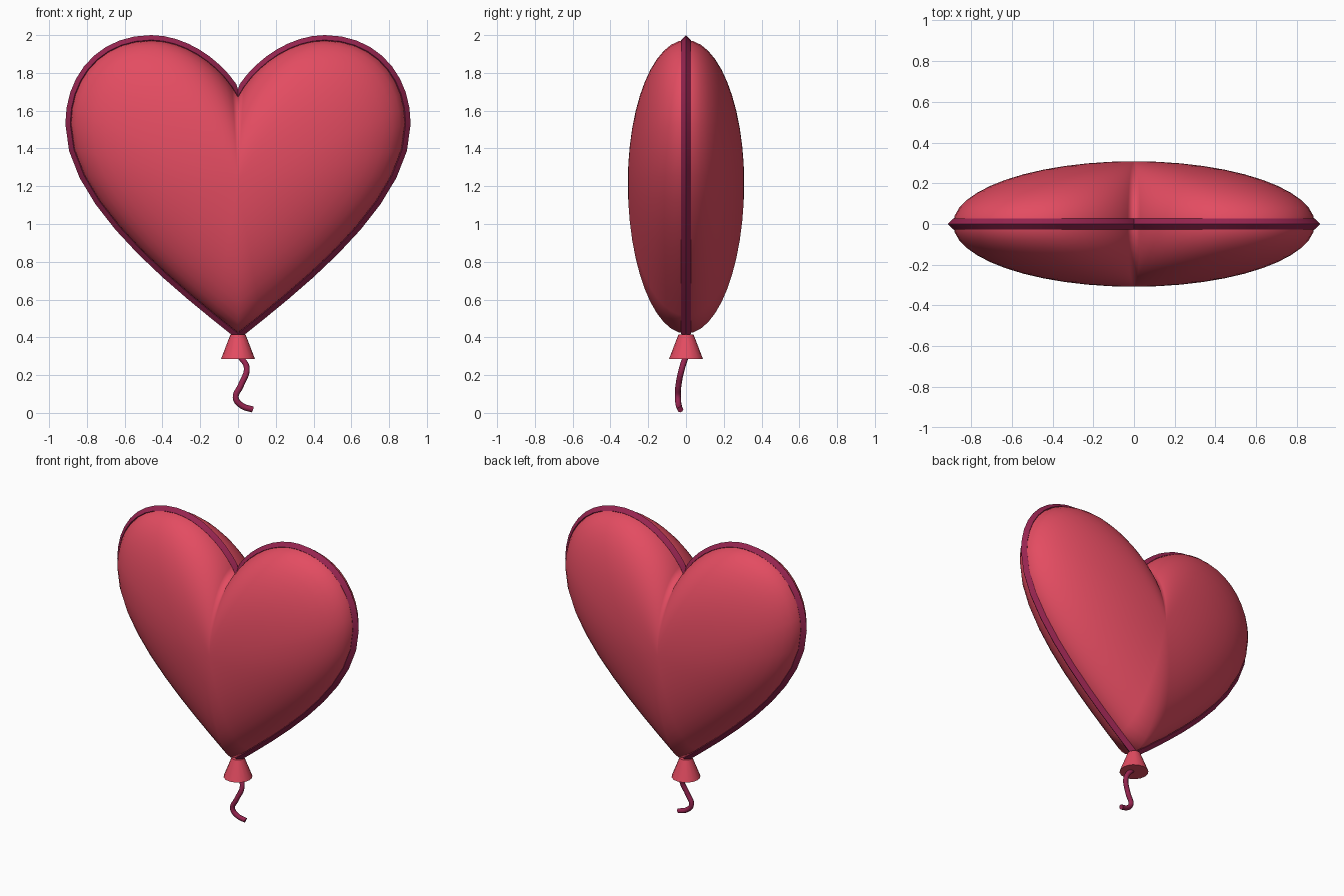
import bpy, bmesh
from math import sin, cos, pi, radians
from mathutils import Vector
from mathutils.geometry import interpolate_bezier

cube = bpy.data.objects.get("Cube")
if cube:
    bpy.data.objects.remove(cube, do_unlink=True)


def material(name, color):
    m = bpy.data.materials.new(name)
    m.use_nodes = True
    m.diffuse_color = (*color, 1)
    m.node_tree.nodes["Principled BSDF"].inputs["Base Color"].default_value = (*color, 1)
    return m


RED = material("balloon red", (0.77, 0.072, 0.12))
PLUM = material("seam plum", (0.31, 0.018, 0.08))


def activate(ob):
    bpy.ops.object.select_all(action="DESELECT")
    ob.select_set(True)
    bpy.context.view_layer.objects.active = ob


def finish(bm, name, mat, angle):
    bmesh.ops.recalc_face_normals(bm, faces=bm.faces)
    me = bpy.data.meshes.new(name)
    bm.to_mesh(me)
    bm.free()
    ob = bpy.data.objects.new(name, me)
    bpy.context.collection.objects.link(ob)
    me.materials.append(mat)
    activate(ob)
    bpy.ops.object.shade_smooth_by_angle(angle=radians(angle))
    return ob


def bridge(bm, a, b):
    n = len(a)
    for i in range(n):
        j = (i + 1) % n
        bm.faces.new((a[i], a[j], b[j], b[i]))


# Heart outline: half profile from notch to tip, then mirrored
notch, peak, side, tip = (0, 1.675), (0.46, 1.974), (0.888, 1.53), (0, 0.42)
segments = [
    (notch, (0.08, 1.83), (0.27, 1.974), peak),
    (peak, (0.72, 1.974), (0.888, 1.78), side),
    (side, (0.888, 1.12), (0.34, 0.69), tip),
]
half = []
for seg in segments:
    half += interpolate_bezier(*[Vector((x, 0, z)) for x, z in seg], 10)[:-1]
half.append(Vector((0, 0, tip[1])))
outline = half + [Vector((-p.x, 0, p.z)) for p in reversed(half[1:-1])]

# Inflated heart: outline scaled towards the centre on an elliptical bulge
centre = Vector((0, 0, 1.22))
DEPTH, RINGS = 0.308, 12
bm = bmesh.new()
rim = [bm.verts.new(p) for p in outline]
for face_dir in (-1, 1):
    previous = rim
    for k in range(1, RINGS):
        a = k / RINGS * pi / 2
        bulge = Vector((0, face_dir * DEPTH * sin(a), 0))
        ring = [bm.verts.new(centre + (p - centre) * cos(a) + bulge) for p in outline]
        bridge(bm, previous, ring)
        previous = ring
    pole = bm.verts.new(centre + Vector((0, face_dir * DEPTH, 0)))
    for i in range(len(previous)):
        bm.faces.new((previous[i], previous[(i + 1) % len(previous)], pole))
finish(bm, "heart_balloon", RED, 180)

# Seam: diamond-section bead swept round the outline with mitred corners
SEAM, SIDES = 0.026, 4
bm = bmesh.new()
loops = []
for i, p in enumerate(outline):
    into = (p - outline[i - 1]).normalized()
    out = (outline[(i + 1) % len(outline)] - p).normalized()
    along = (into + out).normalized()
    outward = Vector((-along.z, 0, along.x))
    mitre = min(1.5, 1 / max(0.1, along.dot(out)))
    loops.append([
        bm.verts.new(p + outward * SEAM * mitre * cos(s * 2 * pi / SIDES)
                     + Vector((0, SEAM * sin(s * 2 * pi / SIDES), 0)))
        for s in range(SIDES)])
for i, loop in enumerate(loops):
    bridge(bm, loop, loops[(i + 1) % len(loops)])
finish(bm, "seam", PLUM, 40)

# Flared knot under the tip
bm = bmesh.new()
bmesh.ops.create_cone(bm, cap_ends=True, segments=16, radius1=0.09, radius2=0.04, depth=0.13)
bmesh.ops.translate(bm, verts=bm.verts, vec=(0, 0, 0.35))
finish(bm, "knot", RED, 35)

# Curly string
path = [(0.01, 0, 0.30), (0.046, -0.02, 0.24), (0.015, -0.04, 0.145),
        (-0.012, -0.043, 0.08), (0.02, -0.038, 0.038), (0.078, -0.03, 0.018)]
cu = bpy.data.curves.new("string", "CURVE")
cu.dimensions = "3D"
cu.bevel_depth, cu.bevel_resolution = 0.016, 2
cu.resolution_u, cu.use_fill_caps = 6, True
spline = cu.splines.new("BEZIER")
spline.bezier_points.add(len(path) - 1)
for bp, co in zip(spline.bezier_points, path):
    bp.co = co
    bp.handle_left_type = bp.handle_right_type = "AUTO"
string = bpy.data.objects.new("string", cu)
bpy.context.collection.objects.link(string)
cu.materials.append(PLUM)
activate(string)
bpy.ops.object.convert(target="MESH")
bpy.ops.object.shade_smooth_by_angle(angle=radians(50))
